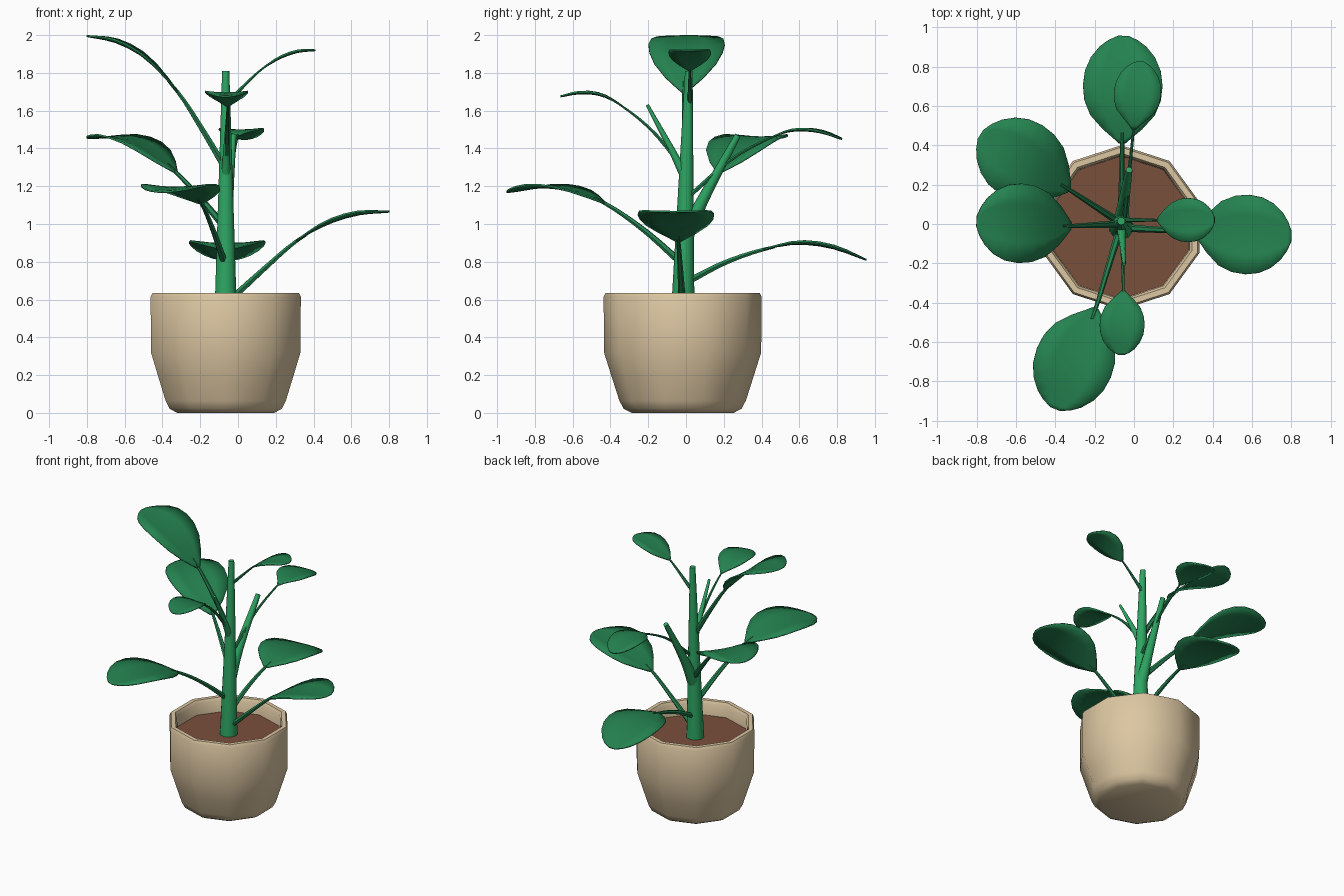
import bpy, bmesh, math
from mathutils import Vector

if "Cube" in bpy.data.objects:
    bpy.data.objects.remove(bpy.data.objects["Cube"])


def material(name, rgb):
    m = bpy.data.materials.new(name)
    m.diffuse_color = (*rgb, 1)
    m.use_nodes = True
    m.node_tree.nodes["Principled BSDF"].inputs["Base Color"].default_value = m.diffuse_color
    return m


CLAY = material("beige clay", (0.72, 0.57, 0.36))
SOIL = material("brown soil", (0.195, 0.08, 0.045))
STEM = material("bright stem green", (0.027, 0.38, 0.125))
LEAF = material("deep leaf green", (0.018, 0.225, 0.08))
CENTRE = Vector((-0.065, -0.018, 0))


def finish(bm, name, mat, angle=50):
    me = bpy.data.meshes.new(name)
    bm.to_mesh(me)
    bm.free()
    me.materials.append(mat)
    ob = bpy.data.objects.new(name, me)
    bpy.context.collection.objects.link(ob)
    bpy.ops.object.select_all(action='DESELECT')
    ob.select_set(True)
    bpy.context.view_layer.objects.active = ob
    bpy.ops.object.shade_smooth_by_angle(angle=math.radians(angle))
    return ob


def bridge(bm, a, b):
    n = len(a)
    for i in range(n):
        bm.faces.new((a[i], a[(i + 1) % n], b[(i + 1) % n], b[i]))


def lathe(name, profile, mat, sides=10):
    """Turn a (radius, z) profile round the pot axis and cap both ends."""
    bm = bmesh.new()
    rings = []
    for r, z in profile:
        rings.append([bm.verts.new(CENTRE + Vector((
            r * math.sin(i * math.tau / sides), r * math.cos(i * math.tau / sides), z)))
            for i in range(sides)])
    for a, b in zip(rings, rings[1:]):
        bridge(bm, a, b)
    bm.faces.new(rings[0])
    bm.faces.new(rings[-1])
    bmesh.ops.recalc_face_normals(bm, faces=bm.faces)
    return finish(bm, name, mat)


def tube(name, pts, r0, r1, mat, sides=8):
    """Tapered tube through the points."""
    bm = bmesh.new()
    rings = []
    last = len(pts) - 1
    for k, p in enumerate(pts):
        d = (pts[min(k + 1, last)] - pts[max(k - 1, 0)]).normalized()
        u = d.cross(Vector((0.31, 0.95, 0)) if abs(d.z) > 0.95 else Vector((0, 0, 1))).normalized()
        v = d.cross(u)
        r = r0 + (r1 - r0) * k / last
        rings.append([bm.verts.new(p + r * (u * math.cos(i * math.tau / sides)
                                            + v * math.sin(i * math.tau / sides)))
                      for i in range(sides)])
    for a, b in zip(rings, rings[1:]):
        bridge(bm, a, b)
    bm.faces.new(rings[0])
    bm.faces.new(rings[-1])
    bmesh.ops.recalc_face_normals(bm, faces=bm.faces)
    return finish(bm, name, mat)


def spline(pts, t):
    """Catmull-Rom point at parameter t (0 .. len-1)."""
    n = len(pts)
    i = min(int(t), n - 2)
    f = t - i
    b, c = pts[i], pts[i + 1]
    a = pts[i - 1] if i > 0 else 2 * b - c
    d = pts[i + 2] if i + 2 < n else 2 * c - b
    return 0.5 * (2 * b + (c - a) * f + (2 * a - 5 * b + 4 * c - d) * f * f
                  + (3 * b - a - 3 * c + d) * f ** 3)


# (position along blade, share of half width)
OUTLINE = [(0, .08), (.05, .24), (.13, .5), (.26, .81), (.4, .96), (.54, 1), (.68, .95),
           (.8, .81), (.9, .59), (.96, .37), (1, .13)]


def leaf(name, root, base, tip, zs, width):
    root, base, tip = (Vector((*p, 0)) for p in (root, base, tip))
    flat = [root, root.lerp(base, .5), base, base.lerp(tip, 1 / 3), base.lerp(tip, 2 / 3), tip]
    pts = [p + Vector((0, 0, z)) for p, z in zip(flat, zs)]
    big = width > 0.15
    # stalk
    tube(name + "_stalk", [spline(pts, 2.3 * i / 8) for i in range(9)],
         0.02 if big else 0.013, 0.009 if big else 0.005, LEAF, 6)
    # slightly cupped blade
    along = (tip - base).normalized()
    side = Vector((-along.y, along.x, 0))
    bm = bmesh.new()
    rows = []
    for t, w in OUTLINE:
        c = spline(pts, 2 + 3 * t)
        rows.append([bm.verts.new(c + side * (s * w * width)
                                  + Vector((0, 0, 0.08 * width * (s * w) ** 2)))
                     for s in (-1, -.5, 0, .5, 1)])
    for a, b in zip(rows, rows[1:]):
        for i in range(4):
            bm.faces.new((a[i + 1], a[i], b[i], b[i + 1]))
    bm.normal_update()
    if sum(f.normal.z for f in bm.faces) < 0:
        bmesh.ops.reverse_faces(bm, faces=bm.faces)
    ob = finish(bm, name + "_blade", LEAF)
    mod = ob.modifiers.new("thickness", 'SOLIDIFY')
    mod.thickness = 0.01
    mod.offset = 0


# pot and soil
lathe("pot", [(.27, 0), (.312, .022), (.335, .065), (.375, .19), (.416, .32), (.418, .615),
              (.408, .635), (.378, .635), (.366, .615), (.362, .5)], CLAY)
lathe("soil", [(.363, .5), (.363, .53)], SOIL)

# main stem and two side shoots
tube("main_stem", [Vector((-.065, -.018 + .033 * i / 4, .5 + 1.31 * i / 4)) for i in range(5)],
     .063, .02, STEM, 10)
shoot = [Vector(p) for p in ((-.065, -.01, .92), (-.055, .09, 1.13), (-.025, .275, 1.47))]
tube("back_shoot", [spline(shoot, i / 3) for i in range(7)], .045, .017, STEM)
shoot = [Vector(p) for p in ((-.065, 0, 1.24), (-.06, -.08, 1.40), (-.05, -.205, 1.63))]
tube("front_shoot", [spline(shoot, i / 3) for i in range(7)], .026, .009, STEM)

# leaves: root, blade base and tip in plan, then heights along the path, then half width
leaf("low_back_leaf", (-.065, .0), (-.06, .41), (-.055, .955),
     (.69, .795, .865, .895, .873, .81), .202)
leaf("high_back_leaf", (-.05, .02), (-.002, .48), (.035, .825),
     (1.15, 1.35, 1.47, 1.495, 1.485, 1.45), .12)
leaf("back_left_leaf", (-.075, .01), (-.33, .175), (-.78, .456),
     (.99, 1.14, 1.275, 1.40, 1.455, 1.455), .205)
leaf("top_left_leaf", (-.07, 0), (-.32, -.01), (-.8, .015),
     (1.30, 1.51, 1.70, 1.87, 1.96, 1.995), .202)
leaf("low_right_leaf", (-.05, -.02), (.31, -.04), (.8, -.065),
     (.59, .755, .91, 1.0, 1.05, 1.065), .202)
leaf("high_right_leaf", (-.06, .02), (.12, .02), (.41, .02),
     (1.64, 1.73, 1.815, 1.875, 1.91, 1.92), .112)
leaf("low_front_leaf", (-.07, -.02), (-.195, -.43), (-.40, -.94),
     (.79, .97, 1.11, 1.175, 1.193, 1.17), .202)
leaf("high_front_leaf", (-.06, -.01), (-.055, -.34), (-.065, -.665),
     (1.29, 1.49, 1.625, 1.68, 1.692, 1.675), .114)
